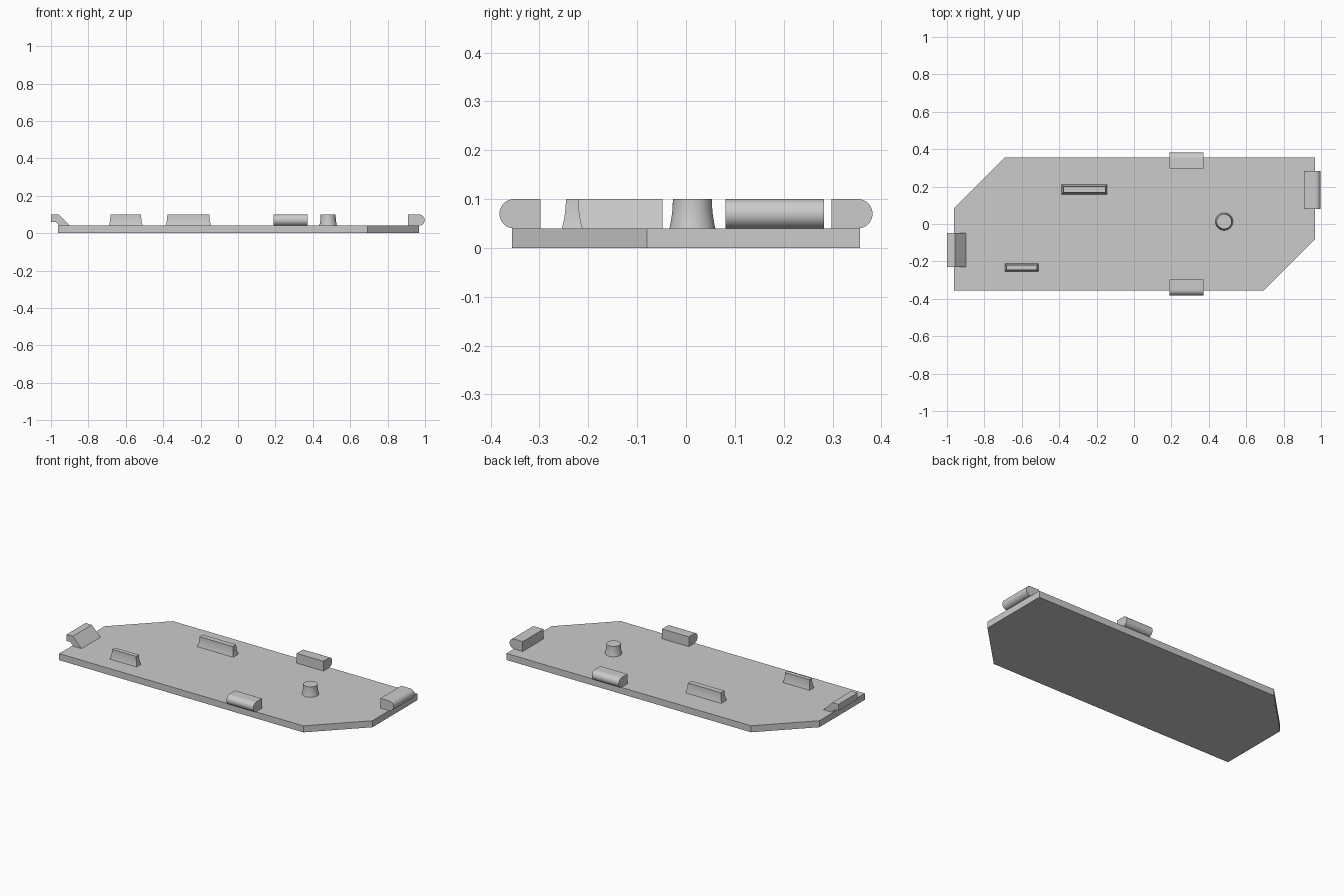
import bpy, bmesh, math
from mathutils import Matrix, Vector

cube = bpy.data.objects.get("Cube")
if cube:
    bpy.data.objects.remove(cube, do_unlink=True)

grey = bpy.data.materials.new("light grey plastic")
grey.use_nodes = True
colour = (0.6, 0.6, 0.6, 1)
grey.diffuse_color = colour
grey.node_tree.nodes["Principled BSDF"].inputs["Base Color"].default_value = colour

BASE, TOP = 0.04, 0.10


def finish(name, bm, smooth=False):
    bmesh.ops.recalc_face_normals(bm, faces=bm.faces)
    mesh = bpy.data.meshes.new(name)
    bm.to_mesh(mesh)
    bm.free()
    mesh.materials.append(grey)
    obj = bpy.data.objects.new(name, mesh)
    bpy.context.collection.objects.link(obj)
    if smooth:
        bpy.ops.object.select_all(action="DESELECT")
        obj.select_set(True)
        bpy.context.view_layer.objects.active = obj
        bpy.ops.object.shade_smooth_by_angle(angle=math.radians(35))
    return obj


def loft(name, rings, smooth=False):
    """Skin a stack of matching rings and cap both ends."""
    bm = bmesh.new()
    rows = [[bm.verts.new(p) for p in ring] for ring in rings]
    n = len(rows[0])
    for a, b in zip(rows, rows[1:]):
        for i in range(n):
            j = (i + 1) % n
            bm.faces.new((a[i], a[j], b[j], b[i]))
    bm.faces.new(rows[0])
    bm.faces.new(rows[-1])
    return finish(name, bm, smooth)


def round_tab(name, inner, outer, width, angle, centre):
    """Bar with a half-round outer edge, reaching outward along local x."""
    r = (TOP - BASE) / 2
    mid = (TOP + BASE) / 2
    section = [(inner, BASE)]
    for i in range(17):
        t = -math.pi / 2 + math.pi * i / 16
        section.append((outer - r + r * math.cos(t), mid + r * math.sin(t)))
    section.append((inner, TOP))
    turn = Matrix.Translation(centre) @ Matrix.Rotation(angle, 4, "Z")
    rings = [[turn @ Vector((x, y, z)) for x, z in section]
             for y in (-width / 2, width / 2)]
    return loft(name, rings, True)


def flared(name, outline, draft):
    """Stud that widens in a concave curve toward its foot.
    outline(inset) returns the plan loop."""
    rings = []
    for i in range(9):
        t = i / 8
        inset = draft * (1 - (1 - t) ** 2)
        rings.append([(x, y, BASE + (TOP - BASE) * t) for x, y in outline(inset)])
    return loft(name, rings, True)


def rectangle(x0, x1, y0, y1):
    return lambda d: [(x0 + d, y0 + d), (x1 - d, y0 + d),
                      (x1 - d, y1 - d), (x0 + d, y1 - d)]


def circle(cx, cy, r, n=48):
    return lambda d: [(cx + (r - d) * math.cos(math.tau * i / n),
                       cy + (r - d) * math.sin(math.tau * i / n)) for i in range(n)]


# Cover plate with two clipped corners
plan = [(-0.963, -0.356), (0.692, -0.356), (0.968, -0.08),
        (0.968, 0.356), (-0.69, 0.356), (-0.963, 0.083)]
loft("cover_plate", [[(x, y, z) for x, y in plan] for z in (0, BASE)])

# Rounded retaining tabs on three edges
round_tab("front_tab", 0.298, 0.382, 0.182, -math.pi / 2, (0.28, 0, 0))
round_tab("back_tab", 0.298, 0.382, 0.182, math.pi / 2, (0.28, 0, 0))
round_tab("left_tab", 0.909, 0.998, 0.202, 0, (0, 0.182, 0))

# Sloped snap hook on the right edge
hook = [(-1, TOP), (-0.958, TOP), (-0.899, BASE),
        (-0.955, BASE), (-0.975, 0.06), (-1, 0.06)]
loft("snap_hook", [[(x, y, z) for x, z in hook] for y in (-0.231, -0.048)])

# Flared ribs and locating peg
flared("long_rib", rectangle(-0.387, -0.144, 0.159, 0.21), 0.009)
flared("short_rib", rectangle(-0.69, -0.51, -0.254, -0.212), 0.008)
flared("locating_peg", circle(0.482, 0.013, 0.047), 0.007)
